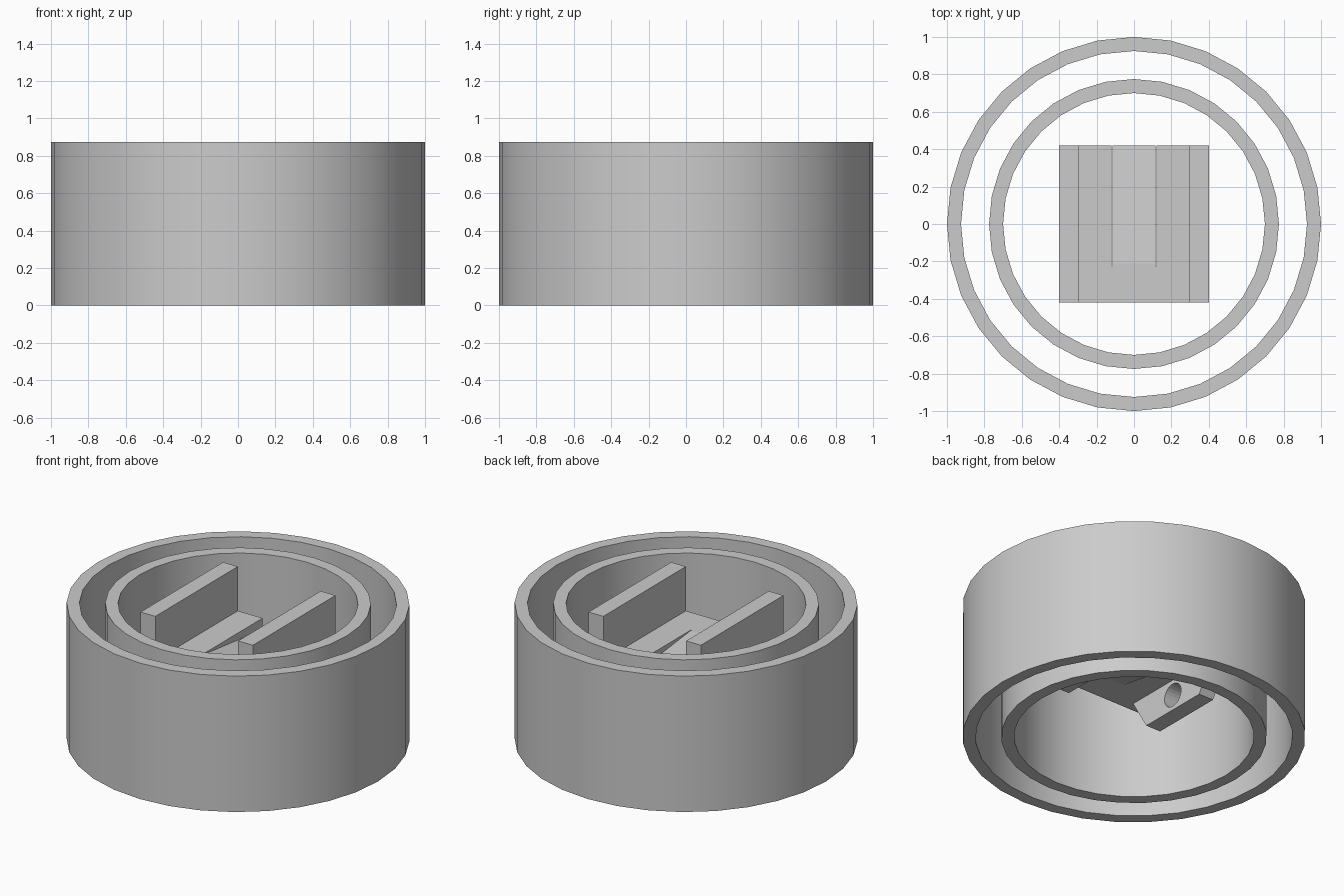
import bpy
import bmesh
import math
from mathutils import Matrix

HEIGHT = 0.875
PLATE_TOP, PLATE_BOTTOM = 0.59, 0.49

if "Cube" in bpy.data.objects:
    bpy.data.objects.remove(bpy.data.objects["Cube"])

grey = bpy.data.materials.new("light grey plastic")
grey.use_nodes = True
grey.diffuse_color = (0.6, 0.6, 0.6, 1)
grey.node_tree.nodes["Principled BSDF"].inputs["Base Color"].default_value = (0.6, 0.6, 0.6, 1)


def finish(name, bm, smooth=False):
    bmesh.ops.recalc_face_normals(bm, faces=bm.faces)
    mesh = bpy.data.meshes.new(name)
    bm.to_mesh(mesh)
    bm.free()
    mesh.materials.append(grey)
    obj = bpy.data.objects.new(name, mesh)
    bpy.context.collection.objects.link(obj)
    if smooth:
        bpy.ops.object.select_all(action="DESELECT")
        obj.select_set(True)
        bpy.context.view_layer.objects.active = obj
        bpy.ops.object.shade_smooth_by_angle(angle=math.radians(30))
    return obj


def ring(name, outer, inner, sides=32):
    bm = bmesh.new()
    corners = [(inner, 0), (outer, 0), (outer, HEIGHT), (inner, HEIGHT)]
    verts = [bm.verts.new((r, 0, z)) for r, z in corners]
    edges = [bm.edges.new((verts[i], verts[(i + 1) % 4])) for i in range(4)]
    bmesh.ops.spin(bm, geom=verts + edges, cent=(0, 0, 0), axis=(0, 0, 1),
                   angle=math.tau, steps=sides)
    bmesh.ops.remove_doubles(bm, verts=bm.verts, dist=0.0005)
    return finish(name, bm, smooth=True)


def extrude(name, points, place, vector):
    """Extrude a closed outline; place turns a 2D point into a 3D one."""
    bm = bmesh.new()
    face = bm.faces.new([bm.verts.new(place(a, b)) for a, b in points])
    result = bmesh.ops.extrude_face_region(bm, geom=[face])
    moved = [g for g in result["geom"] if isinstance(g, bmesh.types.BMVert)]
    bmesh.ops.translate(bm, verts=moved, vec=vector)
    return finish(name, bm)


# Two concentric open rings
ring("outer_ring", 1.0, 0.925)
ring("inner_ring", 0.775, 0.70)

# Base plate with a slot open towards the back
half, slot, slot_end = 0.4, 0.119, -0.225
plate_outline = [(-half, -0.42), (half, -0.42), (half, 0.42), (slot, 0.42),
                 (slot, slot_end), (-slot, slot_end), (-slot, 0.42), (-half, 0.42)]
extrude("base_plate", plate_outline, lambda x, y: (x, y, PLATE_BOTTOM),
        (0, 0, PLATE_TOP - PLATE_BOTTOM))

# Springy tongue with a catch at the free end
tongue_profile = [(slot_end, PLATE_TOP), (-0.21, PLATE_TOP), (0.42, 0.52),
                  (0.42, 0.40), (0.34, 0.33), (0.22, 0.33), (0.14, 0.43),
                  (slot_end, PLATE_BOTTOM)]
extrude("spring_tongue", tongue_profile, lambda y, z: (-0.115, y, z), (0.23, 0, 0))

# Upright side walls, and tapered lugs with a round hole beneath them
lug_profile = [(-0.36, PLATE_BOTTOM), (-0.24, 0.29), (0.24, 0.29), (0.36, PLATE_BOTTOM)]
wall_profile = [(-0.42, PLATE_TOP), (0.42, PLATE_TOP), (0.42, HEIGHT), (-0.42, HEIGHT)]

bm = bmesh.new()
bmesh.ops.create_cone(bm, cap_ends=True, segments=24, radius1=0.075, radius2=0.075,
                      depth=1.2,
                      matrix=Matrix.Translation((0, 0, 0.39)) @ Matrix.Rotation(math.pi / 2, 4, "Y"))
cutter = finish("lug_hole_cutter", bm)
cutter.hide_render = True
cutter.hide_viewport = True

for side, start in (("left", 0.295), ("right", -0.4)):
    extrude(side + "_wall", wall_profile, lambda y, z: (start, y, z), (0.105, 0, 0))
    lug = extrude(side + "_lug", lug_profile, lambda y, z: (start, y, z), (0.105, 0, 0))
    hole = lug.modifiers.new("round hole", "BOOLEAN")
    hole.operation = "DIFFERENCE"
    hole.object = cutter
    hole.solver = "EXACT"
